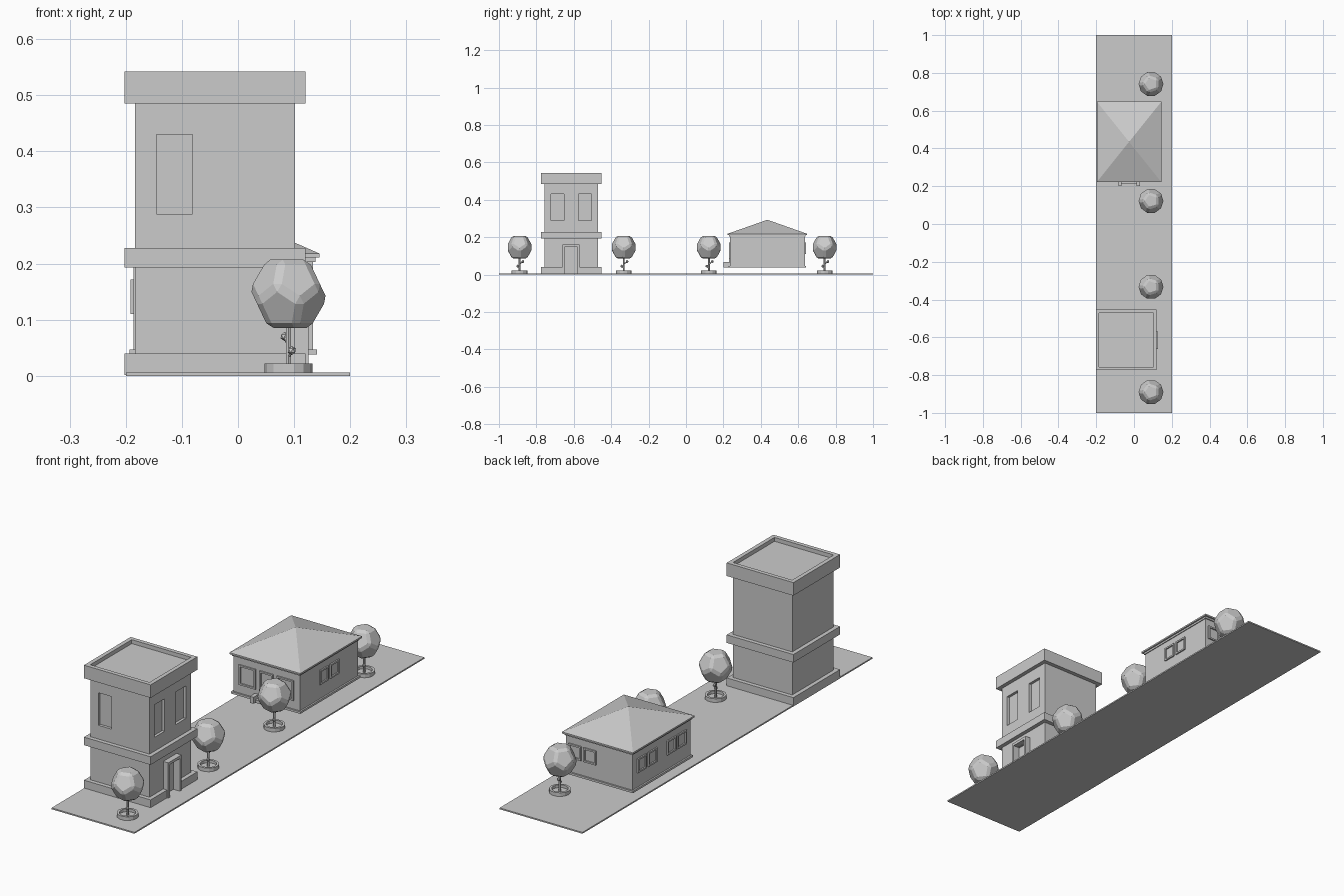
import bpy, bmesh, math
from mathutils import Matrix, Vector

if "Cube" in bpy.data.objects:
    bpy.data.objects.remove(bpy.data.objects["Cube"])

grey = bpy.data.materials.new("plain_grey")
grey.diffuse_color = (0.6, 0.6, 0.6, 1)
grey.use_nodes = True
grey.node_tree.nodes["Principled BSDF"].inputs["Base Color"].default_value = grey.diffuse_color


def finish(name, bm):
    bmesh.ops.recalc_face_normals(bm, faces=bm.faces)
    me = bpy.data.meshes.new(name)
    bm.to_mesh(me)
    bm.free()
    me.materials.append(grey)
    ob = bpy.data.objects.new(name, me)
    bpy.context.collection.objects.link(ob)
    return ob


def add_box(bm, x0, x1, y0, y1, z0, z1):
    mid = Vector(((x0 + x1) / 2, (y0 + y1) / 2, (z0 + z1) / 2))
    bmesh.ops.create_cube(bm, size=1, matrix=Matrix.Translation(mid)
                          @ Matrix.Diagonal((x1 - x0, y1 - y0, z1 - z0, 1)))


def box(name, *dims):
    bm = bmesh.new()
    add_box(bm, *dims)
    return finish(name, bm)


def block(name, c, hx, hy, z0, z1):
    return box(name, c[0] - hx, c[0] + hx, c[1] - hy, c[1] + hy, z0, z1)


def cut(ob, *dims):
    """Carve a box-shaped recess out of an object."""
    cutter = box("cutter", *dims)
    cutter.hide_render = True
    mod = ob.modifiers.new("recess", "BOOLEAN")
    mod.operation, mod.solver, mod.object = "DIFFERENCE", "EXACT", cutter
    bpy.context.view_layer.objects.active = ob
    bpy.ops.object.modifier_apply(modifier=mod.name)
    bpy.data.objects.remove(cutter)


def frame(name, pos, angle, w, z0, z1, bar, out, sill=True):
    """Raised frame on a wall; local -y points out of the wall."""
    bm = bmesh.new()
    h = w / 2
    add_box(bm, -h, -h + bar, -out, 0.002, z0, z1)
    add_box(bm, h - bar, h, -out, 0.002, z0, z1)
    add_box(bm, -h + bar, h - bar, -out, 0.002, z1 - bar, z1)
    if sill:
        add_box(bm, -h + bar, h - bar, -out, 0.002, z0, z0 + bar)
    ob = finish(name, bm)
    ob.location = (pos[0], pos[1], 0)
    ob.rotation_euler.z = angle


# Ground strip
box("ground", -0.2, 0.2, -1, 1, 0, 0.006)

# Tower: stacked plinth, walls, band and parapet
T = (-0.041, -0.613)
door_gap = (0.095, 0.2, T[1] - 0.036, T[1] + 0.032, 0.006, 0.147)
plinth = block("tower_plinth", T, 0.161, 0.161, 0.001, 0.04)
cut(plinth, *door_gap)
walls = block("tower_walls", T, 0.143, 0.143, 0.02, 0.5)
cut(walls, *door_gap)
for y in (-0.686, -0.54):
    cut(walls, 0.09, 0.2, y - 0.035, y + 0.035, 0.288, 0.43)
cut(walls, -0.145, -0.081, -0.9, T[1] - 0.131, 0.288, 0.43)
block("tower_band", T, 0.161, 0.161, 0.193, 0.228)
parapet = block("tower_parapet", T, 0.161, 0.161, 0.485, 0.542)
cut(parapet, T[0] - 0.143, T[0] + 0.143, T[1] - 0.143, T[1] + 0.143, 0.525, 0.6)
frame("tower_door_frame", (0.1, T[1] - 0.002), math.pi / 2, 0.092, 0.006, 0.16, 0.012, 0.026, False)

# House: floor lip, walls, eave trim and hip roof
H = (-0.026, 0.435)
block("house_floor", H, 0.167, 0.207, 0.038, 0.047)
block("house_walls", H, 0.16, 0.2, 0.04, 0.214)
block("house_eave_trim", H, 0.164, 0.205, 0.203, 0.213)
bm = bmesh.new()
add_box(bm, H[0] - 0.171, H[0] + 0.171, H[1] - 0.213, H[1] + 0.213, 0.211, 0.218)
top = max(bm.faces, key=lambda f: f.calc_center_median().z)
apex = bmesh.ops.poke(bm, faces=[top])["verts"][0]
apex.co.z = 0.293
finish("house_roof", bm)

# House windows as (angle, wall point, offsets along the wall, width, bottom)
for side, angle, offsets, w, z0 in (
        ("front", 0, (-0.092, 0.092), 0.08, 0.085),
        ("right", math.pi / 2, (-0.036, 0.036), 0.06, 0.11),
        ("back", math.pi, (-0.116, -0.044), 0.06, 0.11),
        ("left", -math.pi / 2, (-0.137, -0.065, 0.065, 0.137), 0.06, 0.11)):
    out = Vector((math.sin(angle), -math.cos(angle)))
    along = Vector((math.cos(angle), math.sin(angle)))
    for o in offsets:
        p = Vector(H) + Vector((out.x * 0.16, out.y * 0.2)) + along * o
        frame("house_window_" + side, p, angle, w, z0, 0.172, 0.007, 0.006)

# House door with step and side blocks
frame("house_door_frame", (H[0], H[1] - 0.2), 0, 0.066, 0.047, 0.172, 0.007, 0.006, False)
box("door_step", H[0] - 0.04, H[0] + 0.04, 0.212, 0.235, 0.038, 0.05)
for s in (-1, 1):
    block("step_side", (H[0] + s * 0.048, 0.217), 0.009, 0.017, 0.038, 0.066)


# Trees: planter ring, trunk, knobbly twigs and faceted crown
def cylinder(bm, a, b, r, n=6):
    a, b = Vector(a), Vector(b)
    rot = (b - a).to_track_quat("Z", "Y").to_matrix().to_4x4()
    bmesh.ops.create_cone(bm, cap_ends=True, segments=n, radius1=r, radius2=r,
                          depth=(b - a).length, matrix=Matrix.Translation((a + b) / 2) @ rot)


def tree(x, y):
    bm = bmesh.new()
    rings = []
    for r, z in ((0.043, 0.004), (0.043, 0.022), (0.033, 0.022), (0.033, 0.01)):
        rings.append([bm.verts.new((r * math.cos(i * math.tau / 14), r * math.sin(i * math.tau / 14), z))
                      for i in range(14)])
    for a, b in zip(rings, rings[1:]):
        for i in range(14):
            j = (i + 1) % 14
            bm.faces.new((a[i], a[j], b[j], b[i]))
    bm.faces.new(rings[-1])
    bm.faces.new(rings[0][::-1])
    planter = finish("tree_planter", bm)

    bm = bmesh.new()
    cylinder(bm, (0, 0, 0.006), (0, 0, 0.1), 0.005)
    for knob, z in (((-0.007, 0.018, 0.07), 0.055), ((0.006, -0.01, 0.045), 0.034)):
        cylinder(bm, (0, 0, z), knob, 0.003)
        bmesh.ops.create_icosphere(bm, subdivisions=1, radius=0.008, matrix=Matrix.Translation(knob))
    trunk = finish("tree_trunk", bm)

    # crown: dodecahedron (hull of icosahedron face centres) with bevelled edges
    ico = bmesh.new()
    bmesh.ops.create_icosphere(ico, subdivisions=1, radius=1)
    bm = bmesh.new()
    for f in ico.faces:
        bm.verts.new(f.calc_center_median().normalized())
    ico.free()
    bmesh.ops.convex_hull(bm, input=bm.verts)
    bmesh.ops.dissolve_limit(bm, angle_limit=0.05, verts=bm.verts, edges=bm.edges)
    bmesh.ops.bevel(bm, geom=bm.edges[:], offset=0.13, segments=1, affect="EDGES")
    top = max(v.co.length for v in bm.verts)
    bmesh.ops.scale(bm, vec=Vector((0.066, 0.066, 0.07)) / top, verts=bm.verts)
    bmesh.ops.translate(bm, vec=(0, 0, 0.146), verts=bm.verts)
    crown = finish("tree_crown", bm)
    for ob in (planter, trunk, crown):
        ob.location = (x, y, 0)


for y in (-0.89, -0.333, 0.122, 0.741):
    tree(0.09, y)
